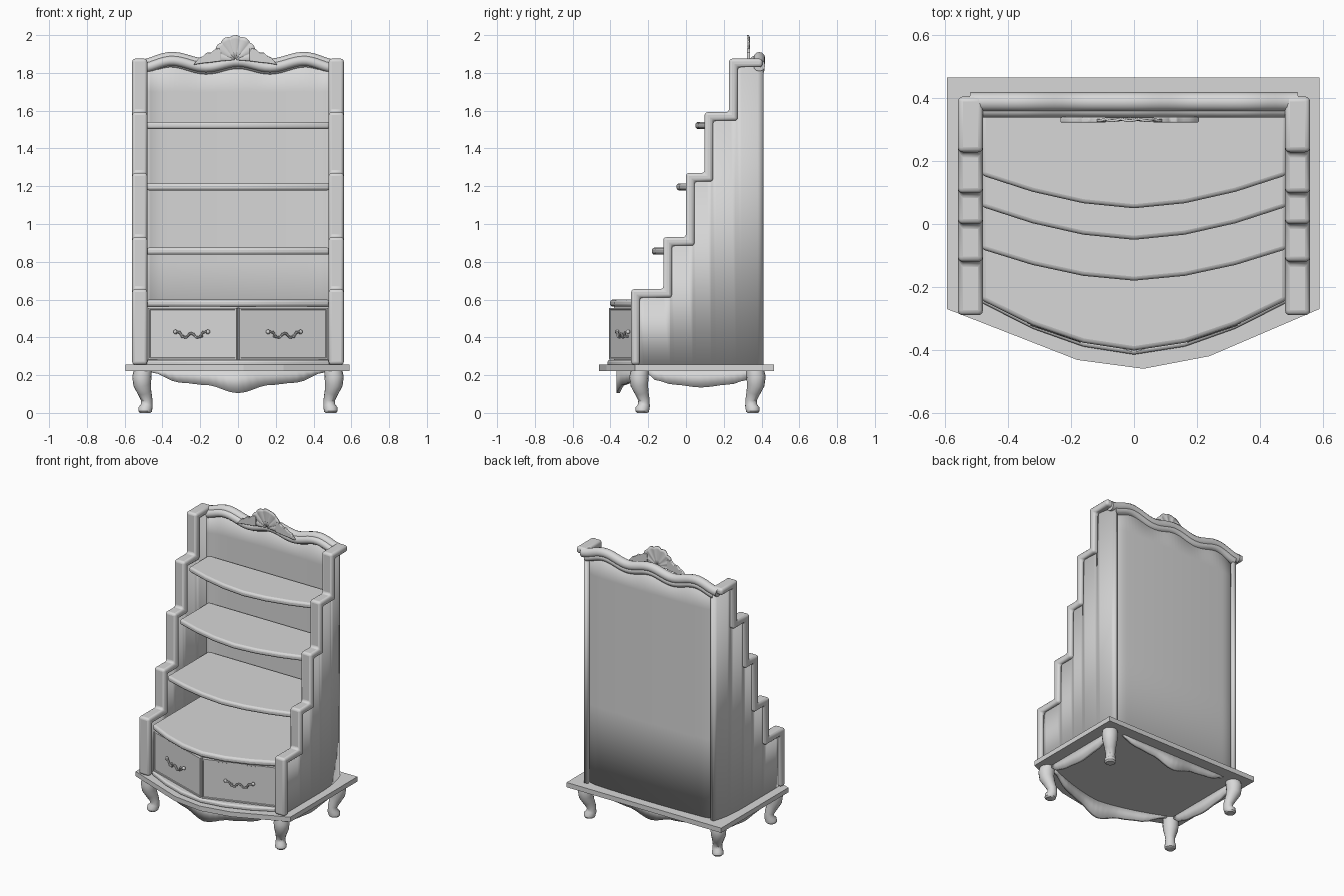
import bpy, bmesh, math
from mathutils import Vector

if "Cube" in bpy.data.objects:
    bpy.data.objects.remove(bpy.data.objects["Cube"], do_unlink=True)

GREY = (0.68, 0.68, 0.68, 1)
mat = bpy.data.materials.new("plain grey")
mat.use_nodes = True
mat.diffuse_color = GREY
mat.node_tree.nodes["Principled BSDF"].inputs["Base Color"].default_value = GREY


def finish(name, bm, bevel=0, smooth=True, solid=0):
    bmesh.ops.recalc_face_normals(bm, faces=bm.faces)
    me = bpy.data.meshes.new(name)
    bm.to_mesh(me)
    bm.free()
    me.materials.append(mat)
    ob = bpy.data.objects.new(name, me)
    bpy.context.collection.objects.link(ob)
    if solid:
        m = ob.modifiers.new("thickness", "SOLIDIFY")
        m.thickness, m.offset = solid, 0
    if bevel:
        m = ob.modifiers.new("round", "BEVEL")
        m.width, m.segments, m.limit_method = bevel, 3, "ANGLE"
        m.angle_limit = math.radians(40)
    if smooth:
        bpy.ops.object.select_all(action="DESELECT")
        ob.select_set(True)
        bpy.context.view_layer.objects.active = ob
        bpy.ops.object.shade_smooth_by_angle(angle=math.radians(40))
    return ob


def prism(name, pts, axis, a, b, **kw):
    """Extrude a flat outline along an axis from a to b."""
    place = {"x": lambda p, t: (t, p[0], p[1]), "y": lambda p, t: (p[0], t, p[1]),
             "z": lambda p, t: (p[0], p[1], t)}[axis]
    bm = bmesh.new()
    lo, hi = ([bm.verts.new(place(p, t)) for p in pts] for t in (a, b))
    bm.faces.new(lo)
    bm.faces.new(hi)
    for i in range(len(pts)):
        j = (i + 1) % len(pts)
        bm.faces.new((lo[i], lo[j], hi[j], hi[i]))
    return finish(name, bm, **kw)


def strip(name, rows, **kw):
    """Skin a grid of points, one row after another."""
    bm = bmesh.new()
    grid = [[bm.verts.new(p) for p in r] for r in rows]
    for r, s in zip(grid, grid[1:]):
        for i in range(len(r) - 1):
            bm.faces.new((r[i], r[i + 1], s[i + 1], s[i]))
    return finish(name, bm, **kw)


def tube(name, pts, radii, sides=12):
    """Sweep a circle along a path."""
    pts = [Vector(p) for p in pts]
    bm = bmesh.new()
    rings = []
    for i, p in enumerate(pts):
        d = (pts[min(i + 1, len(pts) - 1)] - pts[max(i - 1, 0)]).normalized()
        u = d.cross(Vector((0, 1, 0))).normalized()
        v = d.cross(u)
        rings.append([bm.verts.new(p + radii[i] * (u * math.cos(t) + v * math.sin(t)))
                      for t in (k * math.tau / sides for k in range(sides))])
    for r, s in zip(rings, rings[1:]):
        for k in range(sides):
            bm.faces.new((r[k], r[k - 1], s[k - 1], s[k]))
    bm.faces.new(rings[0])
    bm.faces.new(rings[-1])
    return finish(name, bm)


def ease(keys, t):
    """Smoothly interpolate a sorted list of (position, value)."""
    for (a, p), (b, q) in zip(keys, keys[1:]):
        if t <= b:
            return p + (q - p) * (1 - math.cos(math.pi * (t - a) / (b - a))) / 2
    return keys[-1][1]


def spread(a, b, n):
    return [a + (b - a) * i / n for i in range(n + 1)]


def bowed(y_mid, bow, back=0.37, half=0.485):
    front = [(x, y_mid + bow * (abs(x) / half) ** 1.7) for x in spread(-half, half, 6)]
    return front + [(half, back), (-half, back)]


# Base plate with a bowed front
prism("base_plate", [(-.595, -.27), (-.18, -.432), (.03, -.46), (.24, -.42),
                     (.59, -.27), (.59, .465), (-.595, .465)], "z", .222, .255, smooth=False)

# Stepped sides: rounded trim following the steps, thin panel rounded in at the back
steps = [(-.29, .655), (-.12, .93), (0, 1.27), (.098, 1.592), (.228, 1.875)]
T = .045
outer, inner = [(steps[0][0], .255)], [(steps[0][0] + T, .255)]
columns = []
for i, (y, z) in enumerate(steps):
    nxt = steps[i + 1][0] if i < 4 else .405
    outer += [(y, z), (nxt, z)]
    inner += [(y + T, z - T), (nxt + (T if i < 4 else 0), z - T)]
    end = nxt + T - .012 if i < 4 else .405
    columns += [(c, z - T + .012) for c in spread(y + T - .01, end, 5)]


def side_x(y):
    return .522 - .04 * max(0, (y - .08) / .325) ** 3


for s, side in ((1, "left"), (-1, "right")):
    prism(side + "_step_trim", outer + inner[::-1], "x", s * .48, s * .56, bevel=.016)
    strip(side + "_side_panel", [[(s * side_x(y), y, z) for y, z in columns],
                                 [(s * side_x(y), y, .25) for y, z in columns]], solid=.026)

# Back panel with coved corners and a wavy top
WAVE = [(0, 1.875), (.17, 1.845), (.35, 1.88), (.52, 1.84)]


def back_y(x):
    return .393 - .015 * (x / .5) ** 2 - .025 * max(0, (abs(x) - .4) / .1) ** 2


xs = spread(-.492, .492, 40)
strip("back_panel", [[(x, back_y(x), z) for x in xs] for z in (.25, .8, 1.3, 1.7)]
      + [[(x, back_y(x), ease(WAVE, abs(x))) for x in xs]], solid=.02)

# Wavy top moulding: high roll at the back, lower roll in front and behind
for name, y, drop, r, half in (("top_moulding", .388, 0, .031, .52),
                               ("front_moulding", .364, .016, .026, .484),
                               ("back_moulding", .39, .03, .025, .49)):
    xs = spread(-half, half, 40)
    tube(name, [(x, y, ease(WAVE, abs(x)) - drop) for x in xs], [r] * len(xs))

# Bowed shelves with rounded front edges
for i, (z, y, bow) in enumerate([(1.503, .05, .105), (1.178, -.05, .105), (.838, -.18, .1)]):
    prism("shelf_%d" % (i + 1), bowed(y, bow), "z", z, z + .037, bevel=.013)
prism("drawer_top_shelf", bowed(-.402, .16), "z", .562, .6, bevel=.014)
prism("drawer_bottom_rail", bowed(-.415, .165), "z", .25, .28, bevel=.01)
prism("drawer_case", [(-.48, -.225), (0, -.38), (.48, -.225), (.48, .36), (-.48, .36)],
      "z", .25, .57, smooth=False)

# Drawer fronts with a framed panel and a wavy pull
HANDLE = [(-.085, .01), (-.065, .008), (-.05, -.016), (-.028, -.02), (-.012, -.002),
          (0, .002), (.012, -.002), (.028, -.02), (.05, -.016), (.065, .008), (.085, .01)]
for s, side in ((1, "left"), (-1, "right")):
    bm = bmesh.new()
    bmesh.ops.create_cube(bm, size=1)
    bmesh.ops.scale(bm, vec=(.494, .025, .272), verts=bm.verts)
    bm.normal_update()
    front = [f for f in bm.faces if f.normal.y < -.9]
    bmesh.ops.inset_region(bm, faces=front, thickness=.012)
    bmesh.ops.inset_region(bm, faces=front, thickness=.003, depth=-.004)
    parts = [finish(side + "_drawer_front", bm, smooth=False)]
    parts.append(tube(side + "_drawer_pull", [(x, -.03, z) for x, z in HANDLE],
                      [.007] * len(HANDLE), 8))
    for e in (-1, 1):
        bm = bmesh.new()
        bmesh.ops.create_uvsphere(bm, u_segments=10, v_segments=6, radius=.012)
        bmesh.ops.translate(bm, vec=(e * .09, -.022, .01), verts=bm.verts)
        parts.append(finish(side + "_pull_rosette", bm))
        parts.append(tube(side + "_pull_stud", [(e * .052, -.032, -.014), (e * .052, -.004, -.013)],
                          [.007, .007], 8))
    for ob in parts:
        ob.location = (s * .238, -.315, .419)
        ob.rotation_euler.z = s * math.atan2(.16, .47)

# Scalloped aprons on all four sides
SCALLOP = [(0, .105), (.17, .148), (.3, .16), (.46, .215)]
EDGE = [(0, .135), (.15, .15), (.23, .17), (.3, .215)]


def apron(name, path):
    strip(name, [[(x, y, .23) for x, y, z in path], path], solid=.018)


xs = spread(-.46, .46, 24)
apron("front_apron", [(x, -.36 + .13 * abs(x / .46) ** 1.5, ease(SCALLOP, abs(x))) for x in xs])
apron("back_apron", [(x, .38, ease(SCALLOP, abs(x)) + .02) for x in xs])
for s, side in ((1, "left"), (-1, "right")):
    apron(side + "_apron", [(s * .5, y + .08, ease(EDGE, abs(y))) for y in spread(-.28, .28, 16)])

# Curved legs: (height, outward shift, radius)
LEG = [(.23, -.002, .047), (.19, .004, .051), (.15, .002, .047), (.11, -.01, .037),
       (.07, -.022, .03), (.04, -.022, .032), (.02, -.014, .037), (.008, -.013, .036),
       (0, -.013, .028)]
for sx, side in ((1, "left"), (-1, "right")):
    for y, sy, end in ((-.245, -1, "front"), (.367, 1, "back")):
        tube("%s_%s_leg" % (end, side),
             [(sx * (.505 + o), y + sy * o, z) for z, o, r in LEG], [r for z, o, r in LEG], 16)

# Shell crest: ribbed fan with a scalloped rim, and leaf sprays either side
CX = -.014
rows = []
for f in (.05, .3, .6, .85, 1):
    row = []
    for k in range(57):
        a = math.radians(-5 + 190 * k / 56)
        ridge = abs(math.sin(k * math.pi / 8))
        r = f * (.112 + .018 * max(0, math.sin(a))) * (1 - .06 * (1 - ridge) * f)
        row.append((CX + r * math.cos(a), .334 - .006 * ridge * f, 1.87 + r * math.sin(a)))
    rows.append(row)
strip("shell_crest", rows, solid=.008)
LEAF = [(.075, 1.93), (.105, 1.928), (.128, 1.908), (.15, 1.908), (.172, 1.888), (.19, 1.882),
        (.208, 1.86), (.222, 1.842), (.18, 1.85), (.13, 1.855), (.075, 1.862)]
for s, side in ((1, "left"), (-1, "right")):
    prism(side + "_crest_leaf", [(CX + s * x, z) for x, z in LEAF], "y", .322, .34, bevel=.004)
